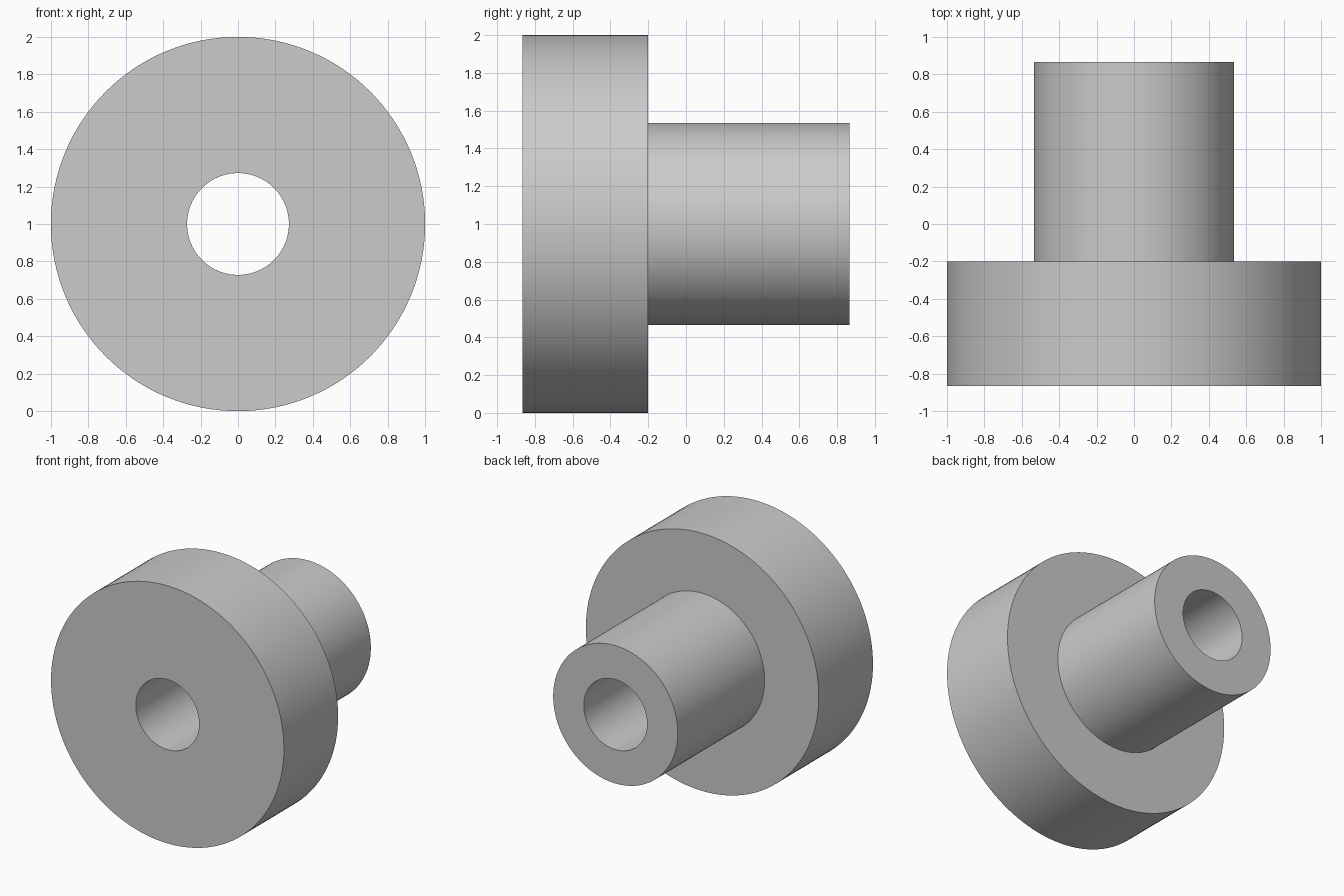
import bpy, bmesh, math
from mathutils import Matrix, Vector

cube = bpy.data.objects.get("Cube")
if cube:
    bpy.data.objects.remove(cube, do_unlink=True)

# Plain grey material
grey = bpy.data.materials.new("plain grey")
grey.use_nodes = True
colour = (0.6, 0.6, 0.6, 1)
grey.diffuse_color = colour
grey.node_tree.nodes["Principled BSDF"].inputs["Base Color"].default_value = colour

SIDES = 128
FRONT, STEP, BACK = -0.865, -0.2, 0.865
FLANGE, SLEEVE, BORE = 1.0, 0.535, 0.272

# Closed cross-section (radius, y): flange, shoulder, sleeve and through bore
profile = [(BORE, FRONT), (FLANGE, FRONT), (FLANGE, STEP),
           (SLEEVE, STEP), (SLEEVE, BACK), (BORE, BACK)]


def lathe(name, section):
    """Revolve a closed section about the y axis at the height of its centre."""
    bm = bmesh.new()
    rings = []
    for i in range(SIDES):
        turn = Matrix.Rotation(math.tau * i / SIDES, 3, 'Y')
        rings.append([bm.verts.new(turn @ Vector((r, y, 0)) + Vector((0, 0, FLANGE)))
                      for r, y in section])
    n = len(section)
    for i, ring in enumerate(rings):
        after = rings[(i + 1) % SIDES]
        for j in range(n):
            k = (j + 1) % n
            bm.faces.new((ring[j], ring[k], after[k], after[j]))
    bmesh.ops.recalc_face_normals(bm, faces=bm.faces[:])
    mesh = bpy.data.meshes.new(name)
    bm.to_mesh(mesh)
    bm.free()
    mesh.materials.append(grey)
    obj = bpy.data.objects.new(name, mesh)
    bpy.context.collection.objects.link(obj)
    return obj


bushing = lathe("flanged_bushing", profile)

# Smooth round walls with crisp rims
bpy.ops.object.select_all(action='DESELECT')
bushing.select_set(True)
bpy.context.view_layer.objects.active = bushing
bpy.ops.object.shade_smooth_by_angle(angle=math.radians(30))
